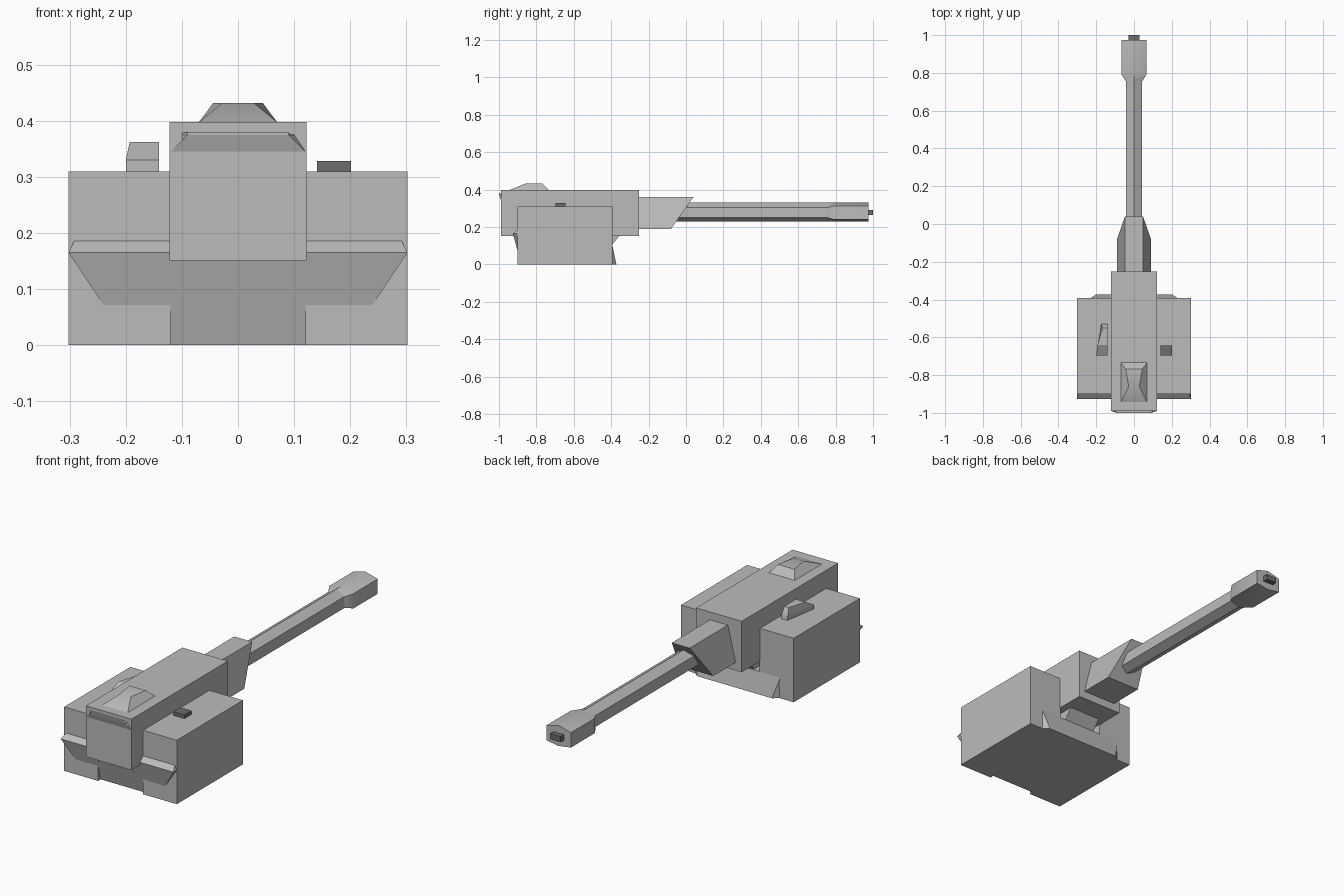
import bpy
import bmesh
import math

cube = bpy.data.objects.get("Cube")
if cube:
    bpy.data.objects.remove(cube, do_unlink=True)


def material(name, value):
    mat = bpy.data.materials.new(name)
    color = (value, value, value, 1)
    mat.diffuse_color = color
    mat.use_nodes = True
    mat.node_tree.nodes["Principled BSDF"].inputs["Base Color"].default_value = color
    return mat


GREY = material("light grey", 0.5)
DARK = material("dark grey", 0.15)


def loft(name, rings, mat=GREY, smooth=False):
    """Skin a stack of matching rings and cap both ends."""
    bm = bmesh.new()
    loops = [[bm.verts.new(p) for p in ring] for ring in rings]
    n = len(loops[0])
    for a, b in zip(loops, loops[1:]):
        for i in range(n):
            j = (i + 1) % n
            bm.faces.new((a[i], a[j], b[j], b[i]))
    bm.faces.new(loops[0])
    bm.faces.new(loops[-1])
    bmesh.ops.recalc_face_normals(bm, faces=bm.faces)
    mesh = bpy.data.meshes.new(name)
    bm.to_mesh(mesh)
    bm.free()
    mesh.materials.append(mat)
    obj = bpy.data.objects.new(name, mesh)
    bpy.context.collection.objects.link(obj)
    if smooth:
        bpy.ops.object.select_all(action="DESELECT")
        obj.select_set(True)
        bpy.context.view_layer.objects.active = obj
        bpy.ops.object.shade_smooth_by_angle(angle=math.radians(36))
    return obj


def slab(name, levels, cx=0, mat=GREY, smooth=False):
    """Each level: height, front half width, front y, rear half width, rear y."""
    rings = [[(cx - wf, yf, z), (cx + wf, yf, z), (cx + wr, yr, z), (cx - wr, yr, z)]
             for z, wf, yf, wr, yr in levels]
    return loft(name, rings, mat, smooth)


def box(name, half, y0, y1, z0, z1, cx=0, mat=GREY):
    return slab(name, [(z, half, y0, half, y1) for z in (z0, z1)], cx, mat)


def hex_ring(y, half, low, high, bottom=0.23, top=0.33):
    return [(0, y, top), (half, y, high), (half, y, low),
            (0, y, bottom), (-half, y, low), (-half, y, high)]


# Mount: side blocks, sloped centre and lips
for side, sign in (("left", 1), ("right", -1)):
    box(side + "_block", 0.091, -0.9, -0.393, 0, 0.31, cx=sign * 0.211)
slab("base_centre", [(0, 0.12, -0.88, 0.12, -0.372), (0.1, 0.12, -0.908, 0.12, -0.397)])
slab("front_lip", [(0.072, 0.24, -0.9, 0.24, -0.85),
                   (0.165, 0.302, -0.926, 0.302, -0.85),
                   (0.186, 0.292, -0.9, 0.292, -0.85)])
slab("rear_lip", [(0, 0.23, -0.395, 0.2, -0.372), (0.1, 0.23, -0.4, 0.23, -0.393)])
slab("pedestal", [(0.1, 0.085, -0.85, 0.085, -0.4), (0.16, 0.085, -0.85, 0.085, -0.35)])

# Receiver with front visor and top hump
box("receiver", 0.122, -0.99, -0.252, 0.151, 0.398)
slab("visor", [(0.345, 0.12, -0.99, 0.12, -0.97), (0.375, 0.09, -1, 0.12, -0.97),
               (0.38, 0.09, -1, 0.09, -0.97)])
slab("top_hump", [(0.397, 0.07, -0.945, 0.07, -0.733), (0.432, 0.028, -0.86, 0.044, -0.768)],
     smooth=True)

# Fittings on the side blocks
box("left_switch", 0.03, -0.697, -0.643, 0.305, 0.328, cx=0.171, mat=DARK)
loft("right_handle", [[(-0.2 + inset, front, z), (-0.141, front, z),
                       (-0.141, rear, z), (-0.173 + inset, rear, z)]
                      for z, inset, front, rear in ((0.305, 0, -0.695, -0.528),
                                                    (0.33, 0, -0.695, -0.532),
                                                    (0.362, 0.007, -0.64, -0.55))])

# Barrel with sleeve and muzzle
slab("barrel_sleeve", [(0.19, 0.09, -0.27, 0.09, -0.08), (0.36, 0.048, -0.27, 0.048, 0.04)])
loft("barrel", [hex_ring(y, 0.043, 0.25, 0.305) for y in (-0.1, 0.8)])
loft("muzzle", [hex_ring(0.755, 0.043, 0.25, 0.303), hex_ring(0.79, 0.066, 0.24, 0.312),
                hex_ring(0.975, 0.066, 0.24, 0.312)], smooth=True)
box("muzzle_tip", 0.028, 0.96, 1, 0.265, 0.292, mat=DARK)
